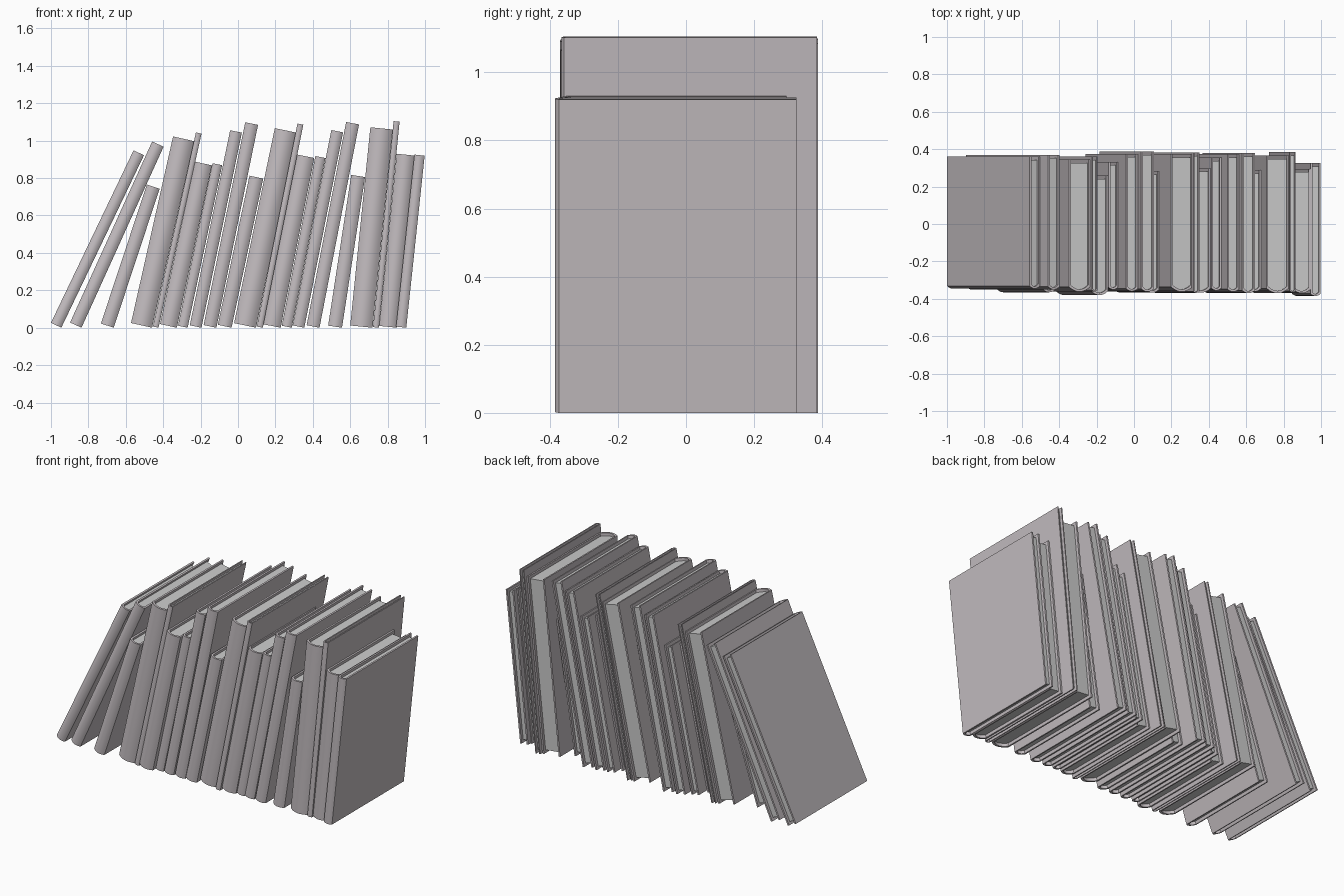
import bpy, bmesh, math
from mathutils import Matrix

if "Cube" in bpy.data.objects:
    bpy.data.objects.remove(bpy.data.objects["Cube"])

cover_mat = bpy.data.materials.new("cover_grey")
cover_mat.diffuse_color = (0.55, 0.51, 0.53, 1)
cover_mat.use_nodes = True
cover_mat.node_tree.nodes["Principled BSDF"].inputs["Base Color"].default_value = cover_mat.diffuse_color
page_mat = bpy.data.materials.new("page_grey")
page_mat.diffuse_color = (0.75, 0.76, 0.75, 1)
page_mat.use_nodes = True
page_mat.node_tree.nodes["Principled BSDF"].inputs["Base Color"].default_value = page_mat.diffuse_color

# book kinds: width, height, depth
KINDS = {
    "a": (0.12, 1.065, 0.735), "b": (0.032, 1.107, 0.75), "c": (0.096, 0.925, 0.665),
    "d": (0.055, 0.925, 0.71), "e": (0.064, 1.065, 0.735), "f": (0.07, 1.107, 0.75),
    "g": (0.075, 0.815, 0.65),
}
# kind, scale, bottom left x, lean in degrees, front y
ROW = [
    ("e", .96, -1.00, 25.6, -.345), ("f", .96, -.898, 24.4, -.35), ("g", .96, -.733, 18.3, -.365),
    ("a", .96, -.572, 12.7, -.362), ("b", .96, -.455, 12.5, -.36), ("c", .96, -.417, 12.2, -.38),
    ("d", .96, -.321, 12.0, -.35), ("e", 1, -.258, 11.7, -.36), ("f", 1, -.184, 11.6, -.362),
    ("g", 1, -.108, 12.0, -.367),
    ("a", 1, -.021, 11.8, -.362), ("b", 1, .101, 11.3, -.368), ("c", 1, .134, 11.2, -.367),
    ("d", 1, .234, 11.2, -.355), ("e", 1, .292, 11.2, -.362), ("f", 1, .367, 11.0, -.37),
    ("g", 1, .482, 8.7, -.362),
    ("a", 1, .60, 5.8, -.37), ("b", 1, .722, 5.7, -.365), ("c", 1, .755, 5.8, -.37),
    ("d", 1, .845, 6.1, -.385),
]


def prism(name, outline, z0, z1, mat, matrix):
    """Extrude an xy outline from z0 to z1."""
    bm = bmesh.new()
    face = bm.faces.new([bm.verts.new((x, y, z0)) for x, y in outline])
    top = bmesh.ops.extrude_face_region(bm, geom=[face])["geom"]
    bmesh.ops.translate(bm, vec=(0, 0, z1 - z0),
                        verts=[v for v in top if isinstance(v, bmesh.types.BMVert)])
    bmesh.ops.recalc_face_normals(bm, faces=bm.faces)
    mesh = bpy.data.meshes.new(name)
    bm.to_mesh(mesh)
    bm.free()
    mesh.materials.append(mat)
    ob = bpy.data.objects.new(name, mesh)
    bpy.context.collection.objects.link(ob)
    ob.matrix_world = matrix
    bpy.context.view_layer.objects.active = ob
    ob.select_set(True)
    bpy.ops.object.shade_smooth_by_angle(angle=math.radians(30))
    ob.select_set(False)


def spine_arc(x0, x1, y_edge, bulge, n=8):
    """Shallow rounded spine from x0 to x1, bulging towards -y."""
    return [(x0 + (x1 - x0) * i / n, y_edge - bulge * (1 - (2 * i / n - 1) ** 2))
            for i in range(n + 1)]


for i, (kind, s, x, lean, y) in enumerate(ROW, 1):
    w, h, d = (v * s for v in KINDS[kind])
    t, rim, bulge = min(0.01, w * 0.2), 0.018 * s, 0.22 * w
    a = math.radians(lean)
    place = Matrix.Translation((x, y, w * math.sin(a))) @ Matrix.Rotation(a, 4, "Y")
    # hard cover: two boards joined by the rounded spine
    inner = spine_arc(t, w - t, bulge + t, bulge * 0.9)
    outer = [(0, d)] + spine_arc(0, w, bulge, bulge) + [(w, d)]
    prism(f"book_cover_{i}", outer + [(w - t, d)] + inner[::-1] + [(t, d)], 0, h, cover_mat, place)
    # page block, set back from the cover edges
    prism(f"book_pages_{i}", [(t, d - rim)] + inner + [(w - t, d - rim)],
          rim, h - rim, page_mat, place)
